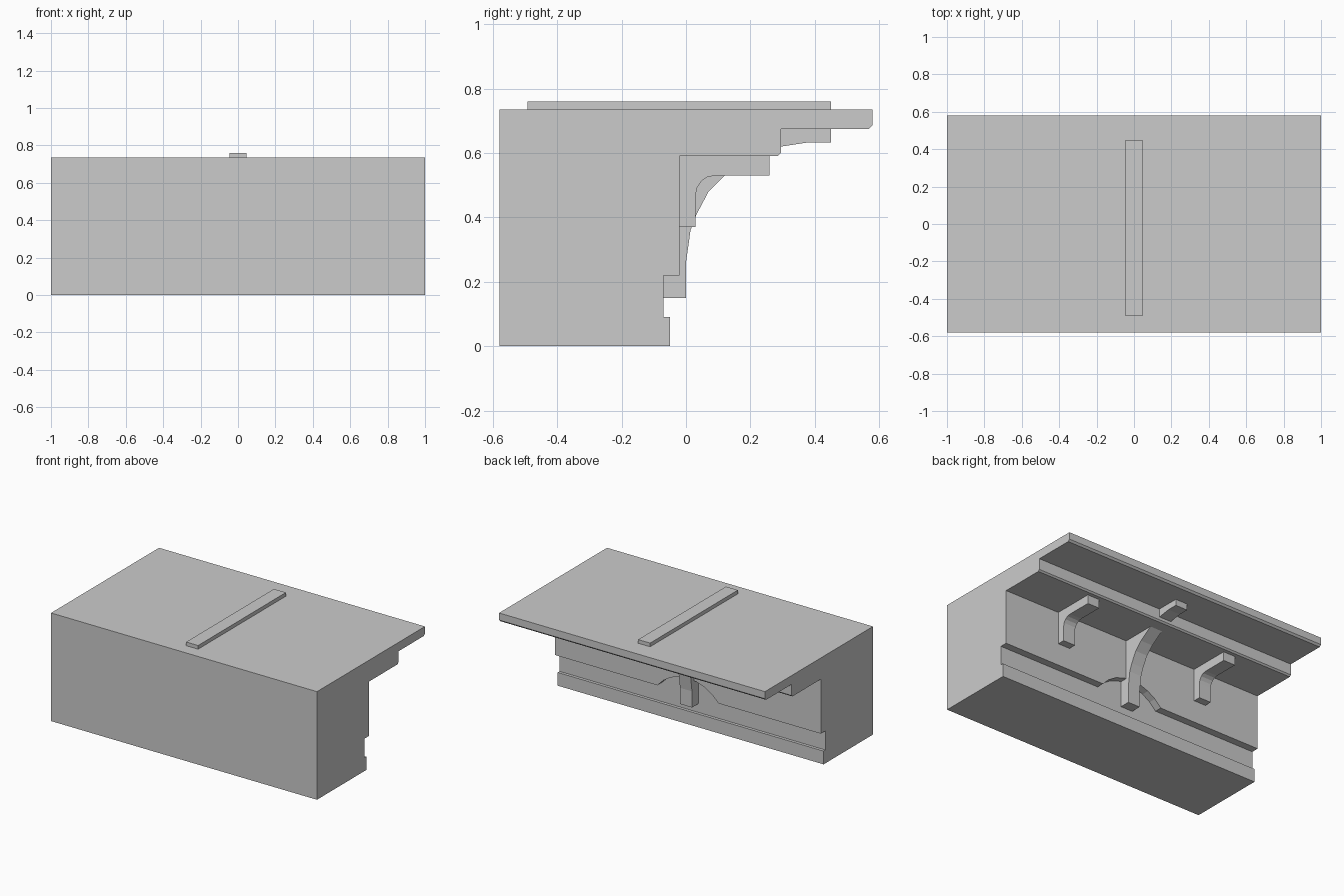
import bpy, bmesh, math
from mathutils import Vector

if "Cube" in bpy.data.objects:
    bpy.data.objects.remove(bpy.data.objects["Cube"])


def prism(name, points, start, end, axis="x"):
    """Extrude a closed profile: (y, z) points along x, or (x, z) points along y."""
    bm = bmesh.new()
    if axis == "x":
        verts = [bm.verts.new((start, a, b)) for a, b in points]
        step = Vector((end - start, 0, 0))
    else:
        verts = [bm.verts.new((a, start, b)) for a, b in points]
        step = Vector((0, end - start, 0))
    face = bm.faces.new(verts)
    new = bmesh.ops.extrude_face_region(bm, geom=[face], use_keep_orig=True)["geom"]
    bmesh.ops.translate(bm, vec=step, verts=[g for g in new if isinstance(g, bmesh.types.BMVert)])
    bmesh.ops.recalc_face_normals(bm, faces=bm.faces)
    mesh = bpy.data.meshes.new(name)
    bm.to_mesh(mesh)
    bm.free()
    obj = bpy.data.objects.new(name, mesh)
    bpy.context.collection.objects.link(obj)
    return obj


HALF = 0.045  # half width of the brackets and ridge strip

# Main cornice body
body = prism("cornice_body", [
    (-0.58, 0), (-0.05, 0), (-0.05, 0.09), (-0.07, 0.09), (-0.07, 0.22),
    (-0.02, 0.22), (-0.02, 0.59), (0.285, 0.59), (0.295, 0.60), (0.295, 0.675),
    (0.568, 0.675), (0.58, 0.687), (0.58, 0.735), (-0.58, 0.735)], -1, 1)

# Shallow arch cut into the lower edge of the wall
chord, rise, low = 0.23, 0.11, 0.22
radius = (chord ** 2 + rise ** 2) / (2 * rise)
sweep = math.asin(chord / radius)
arch = [(radius * math.sin(t), low + rise - radius + radius * math.cos(t))
        for t in (sweep * (1 - i / 4) for i in range(9))]
cutter = prism("arch_cutter", [(chord, 0.17)] + arch + [(-chord, 0.17)], -0.07, 0.02, "y")
cutter.hide_render = True
cut = body.modifiers.new("arch", "BOOLEAN")
cut.operation = "DIFFERENCE"
cut.solver = "EXACT"
cut.object = cutter
bpy.context.view_layer.objects.active = body
bpy.ops.object.modifier_apply(modifier=cut.name)
bpy.data.objects.remove(cutter)

# Curved centre bracket
prism("centre_bracket", [
    (-0.07, 0.15), (0, 0.15), (0, 0.26), (0.014, 0.36), (0.033, 0.41),
    (0.07, 0.48), (0.12, 0.53), (0.21, 0.59), (-0.07, 0.59)], -HALF, HALF)

# Pair of side brackets with a rounded inner corner
inner = [(0.09 - 0.06 * math.cos(t), 0.47 + 0.06 * math.sin(t))
         for t in (math.pi / 2 * i / 4 for i in range(5))]
for side, x in (("left", -0.54), ("right", 0.54)):
    prism(f"{side}_bracket", [(-0.02, 0.37), (0.03, 0.37)] + inner +
          [(0.26, 0.53), (0.26, 0.59), (-0.02, 0.59)], x - HALF, x + HALF)

# Small block under the top slab
prism("soffit_block", [(0.295, 0.62), (0.38, 0.633), (0.45, 0.633),
                       (0.45, 0.675), (0.295, 0.675)], -HALF, HALF)

# Raised strip on the top
prism("top_strip", [(-0.493, 0.735), (0.45, 0.735), (0.45, 0.76), (-0.493, 0.76)], -HALF, HALF)
